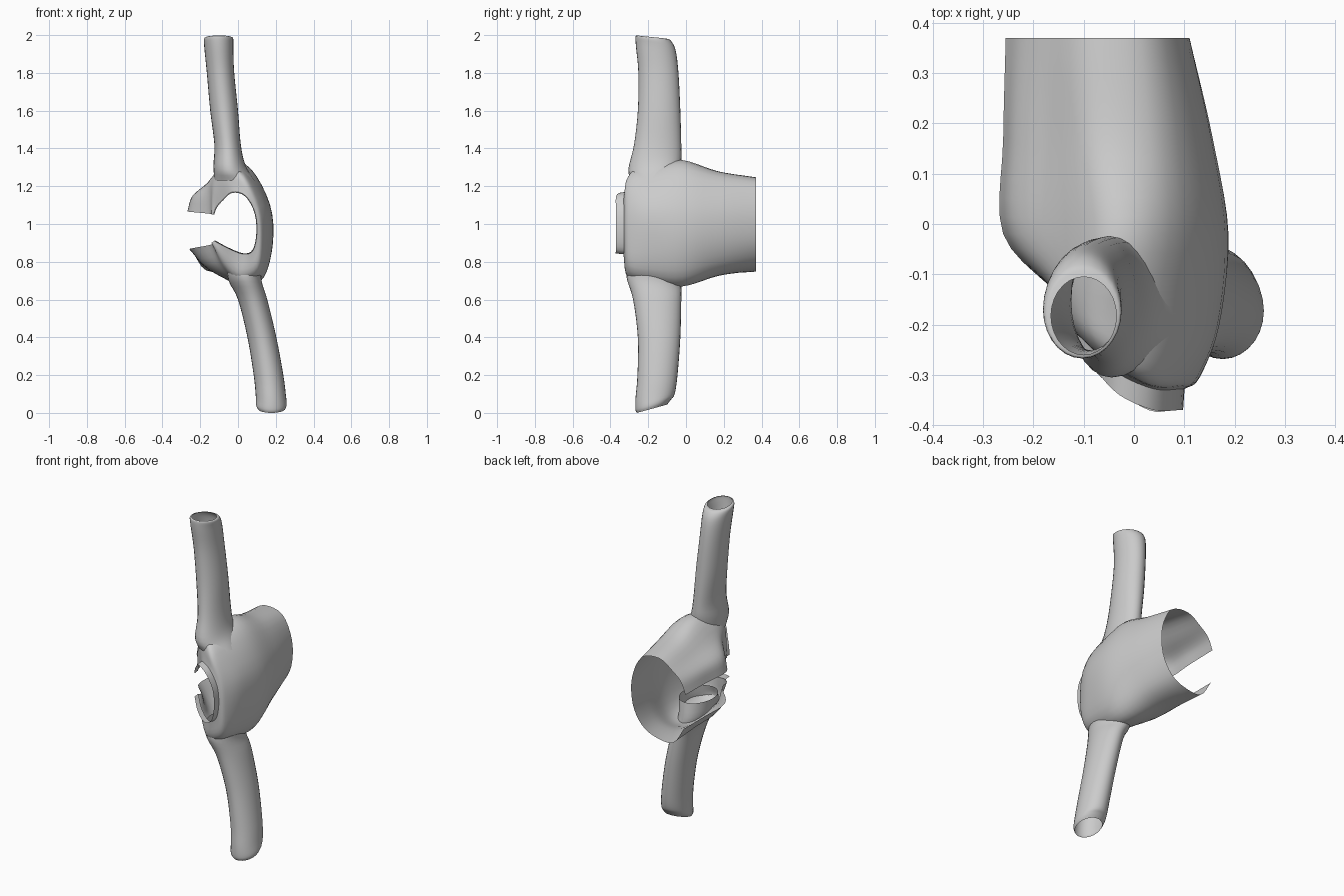
import bpy, bmesh, math
from mathutils import Vector

if "Cube" in bpy.data.objects:
    bpy.data.objects.remove(bpy.data.objects["Cube"])


def spline(pts, n):
    """Smooth curve through the points, n steps per span."""
    p = [pts[0] * 2 - pts[1]] + list(pts) + [pts[-1] * 2 - pts[-2]]
    out = []
    for i in range(1, len(p) - 2):
        a, b, c, d = p[i - 1:i + 3]
        for k in range(n):
            t = k / n
            out.append(0.5 * (2 * b + (c - a) * t + (2 * a - 5 * b + 4 * c - d) * t * t
                              + (3 * b - a - 3 * c + d) * t ** 3))
    out.append(pts[-1].copy())
    return out


def loft(name, rows, closed=False):
    """Skin a list of equal-length point rows as an open sheet or tube."""
    bm = bmesh.new()
    grid = [[bm.verts.new(p) for p in r] for r in rows]
    n = len(rows[0])
    for r0, r1 in zip(grid, grid[1:]):
        for i in range(n if closed else n - 1):
            j = (i + 1) % n
            bm.faces.new((r0[i], r0[j], r1[j], r1[i]))
    bmesh.ops.recalc_face_normals(bm, faces=bm.faces)
    mesh = bpy.data.meshes.new(name)
    bm.to_mesh(mesh)
    bm.free()
    ob = bpy.data.objects.new(name, mesh)
    bpy.context.collection.objects.link(ob)
    bpy.ops.object.select_all(action='DESELECT')
    ob.select_set(True)
    bpy.context.view_layer.objects.active = ob
    bpy.ops.object.shade_smooth_by_angle(angle=math.radians(40))
    return ob


def section(y, slant, xz):
    """C-shaped (x, z) section; its open front edge is slanted back in y."""
    return [Vector((x, y + slant * max(0, -x), z)) for x, z in xz]


# Garment body: open C sections from hem to neckline
hem = section(.37, 0, [(-.255, 1.07), (-.225, 1.14), (-.17, 1.19), (-.08, 1.245),
                       (.04, 1.22), (.105, 1.08), (.10, .92), (.04, .81),
                       (-.05, .76), (-.17, .755), (-.245, .86)])
waist = section(.17, 0, [(-.26, 1.07), (-.235, 1.145), (-.165, 1.20), (-.07, 1.275),
                         (.06, 1.25), (.145, 1.09), (.15, .91), (.09, .77),
                         (-.02, .725), (-.16, .76), (-.25, .865)])
chest = section(-.02, 0, [(-.26, 1.065), (-.235, 1.15), (-.16, 1.22), (-.05, 1.335),
                          (.07, 1.29), (.17, 1.1), (.185, .9), (.135, .72),
                          (.03, .67), (-.15, .76), (-.25, .87)])
upper = section(-.2, .4, [(-.155, 1.055), (-.155, 1.15), (-.14, 1.23), (-.08, 1.31),
                          (.04, 1.28), (.155, 1.1), (.165, .9), (.125, .73),
                          (.02, .69), (-.09, .77), (-.145, .89)])
shoulder = section(-.305, .8, [(-.14, 1.05), (-.135, 1.14), (-.12, 1.21), (-.07, 1.28),
                               (.03, 1.25), (.115, 1.09), (.13, .9), (.105, .76),
                               (.01, .72), (-.07, .79), (-.14, .9)])
neck = section(-.328, 1, [(-.13, 1.05), (-.115, 1.09), (-.08, 1.13), (-.03, 1.17),
                          (.04, 1.15), (.09, 1.06), (.1, .95), (.08, .86),
                          (.03, .84), (-.05, .87), (-.125, .91)])
stations = [spline(s, 4) for s in (hem, waist, chest, upper, shoulder, neck)]
columns = [spline(c, 5) for c in zip(*stations)]
loft("jacket_body", list(zip(*columns)))

# Short stand-up collar around the neckline
rim = [Vector((p.x * .97, p.y - .042, 1 + (p.z - 1) * .97)) for p in stations[-1]]
loft("collar", [stations[-1], rim])


# Hollow sleeves: (z, x min, x max, y min, y max, end tilt in y)
def sleeve(name, rings, n=28):
    rows = []
    for z, x0, x1, y0, y1, tilt in rings:
        row = []
        for i in range(n):
            a = math.tau * i / n
            s = math.sin(a)
            row.append(Vector(((x0 + x1) / 2 + (x1 - x0) / 2 * math.cos(a),
                               (y0 + y1) / 2 + (y1 - y0) / 2 * s, z + tilt * s)))
        rows.append(row)
    cols = [spline(c, 4) for c in zip(*rows)]
    loft(name, list(zip(*cols)), closed=True)


sleeve("upper_sleeve", [
    (1.23, -.125, .09, -.29, -.04, 0), (1.31, -.13, .04, -.305, -.025, .02),
    (1.42, -.125, .015, -.275, -.025, 0), (1.6, -.147, 0, -.255, -.03, 0),
    (1.8, -.165, -.02, -.252, -.04, 0), (1.93, -.178, -.025, -.265, -.055, -.01),
    (1.98, -.18, -.025, -.267, -.08, -.01), (1.99, -.165, -.035, -.26, -.105, -.008)])
sleeve("lower_sleeve", [
    (.79, -.06, .13, -.3, -.04, 0), (.7, -.05, .125, -.315, -.025, -.02),
    (.6, .0, .155, -.28, -.025, 0), (.4, .05, .203, -.255, -.03, 0),
    (.2, .083, .24, -.257, -.045, 0), (.09, .094, .254, -.267, -.06, .01),
    (.045, .095, .258, -.268, -.08, .025), (.022, .105, .25, -.26, -.1, .022)])
